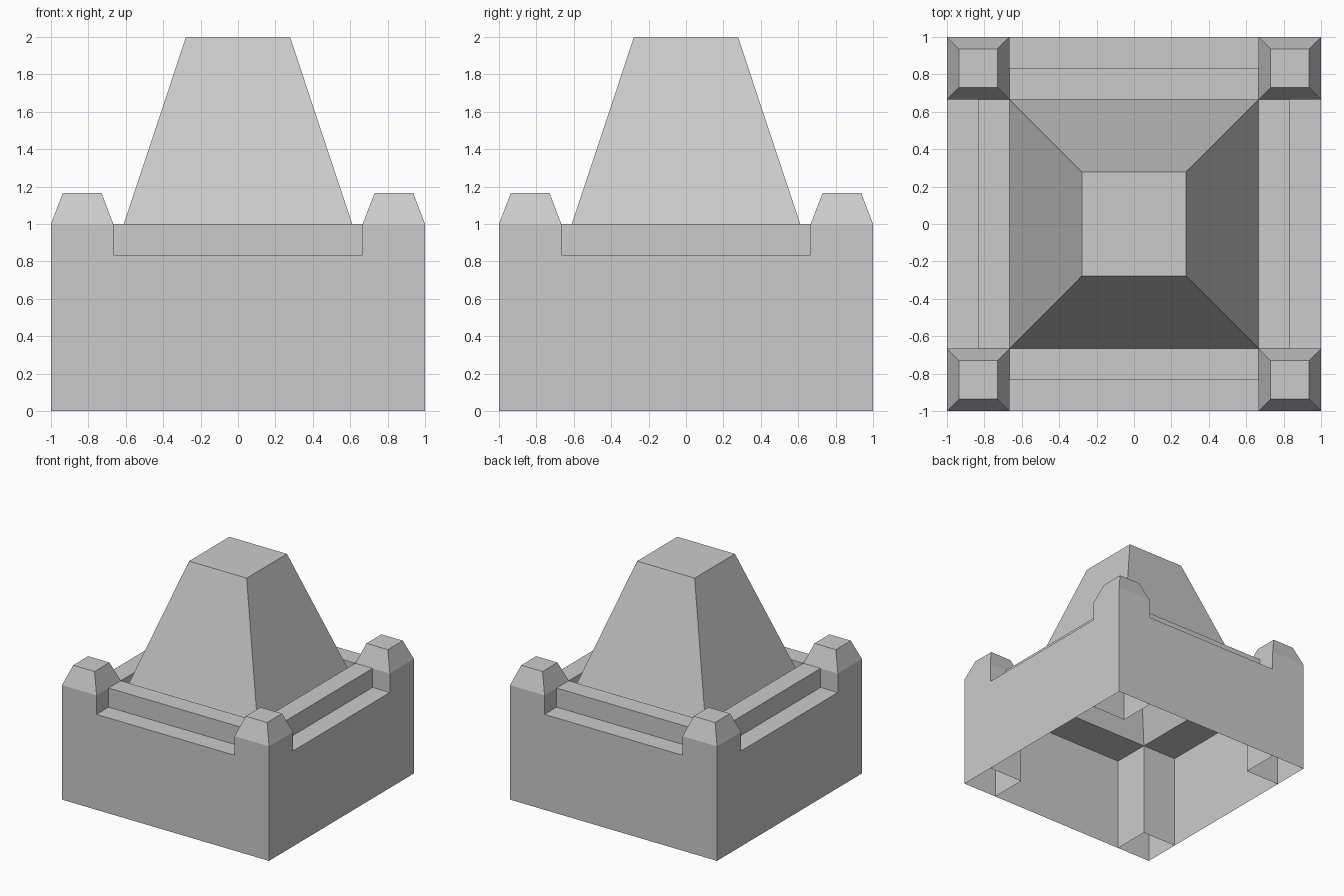
import bpy
from math import cos, sin, pi

if "Cube" in bpy.data.objects:
    bpy.data.objects.remove(bpy.data.objects["Cube"])

A, B = 2 / 3, 5 / 6  # inner edge of corner posts / ledge step


def make(name, verts, faces):
    mesh = bpy.data.meshes.new(name)
    mesh.from_pydata(verts, [], faces)
    mesh.update()
    obj = bpy.data.objects.new(name, mesh)
    bpy.context.collection.objects.link(obj)
    return obj


def square_tube(name, cx, cy, levels):
    """Square rings (half width, z) joined upward, open below, capped on top."""
    verts = [(cx + sx * h, cy + sy * h, z) for h, z in levels
             for sx, sy in ((-1, -1), (1, -1), (1, 1), (-1, 1))]
    n = len(levels)
    faces = [(4 * k + i, 4 * k + (i + 1) % 4, 4 * k + 4 + (i + 1) % 4, 4 * k + 4 + i)
             for k in range(n - 1) for i in range(4)]
    faces.append(tuple(range(4 * n - 4, 4 * n)))
    return make(name, verts, faces)


def side_strip(name, profile, turn):
    """Profile (distance out, z) swept between two posts, on one of four sides."""
    c, s = round(cos(turn * pi / 2)), round(sin(turn * pi / 2))
    verts = []
    for d, z in profile:
        for x in (-A, A):
            verts.append((x * c + d * s, x * s - d * c, z))
    faces = [(2 * j, 2 * j + 1, 2 * j + 3, 2 * j + 2) for j in range(len(profile) - 1)]
    return make(name, verts, faces)


# Central tapered tower, hollow below
square_tube("central_tower", 0, 0, [(A, B), (0.278, 2)])

# Corner posts: open tubes with tapered caps
for sx in (-1, 1):
    for sy in (-1, 1):
        square_tube("corner_post", sx * B, sy * B,
                    [(1 / 6, 0), (1 / 6, 1), (0.103, 7 / 6)])

# Thin outer walls with ledge, and raised curb on each side
for turn in range(4):
    side_strip("wall_and_ledge", [(1, 0), (1, B), (A, B)], turn)
    side_strip("raised_curb", [(B, B), (B, 1), (A, 1), (A, B)], turn)
